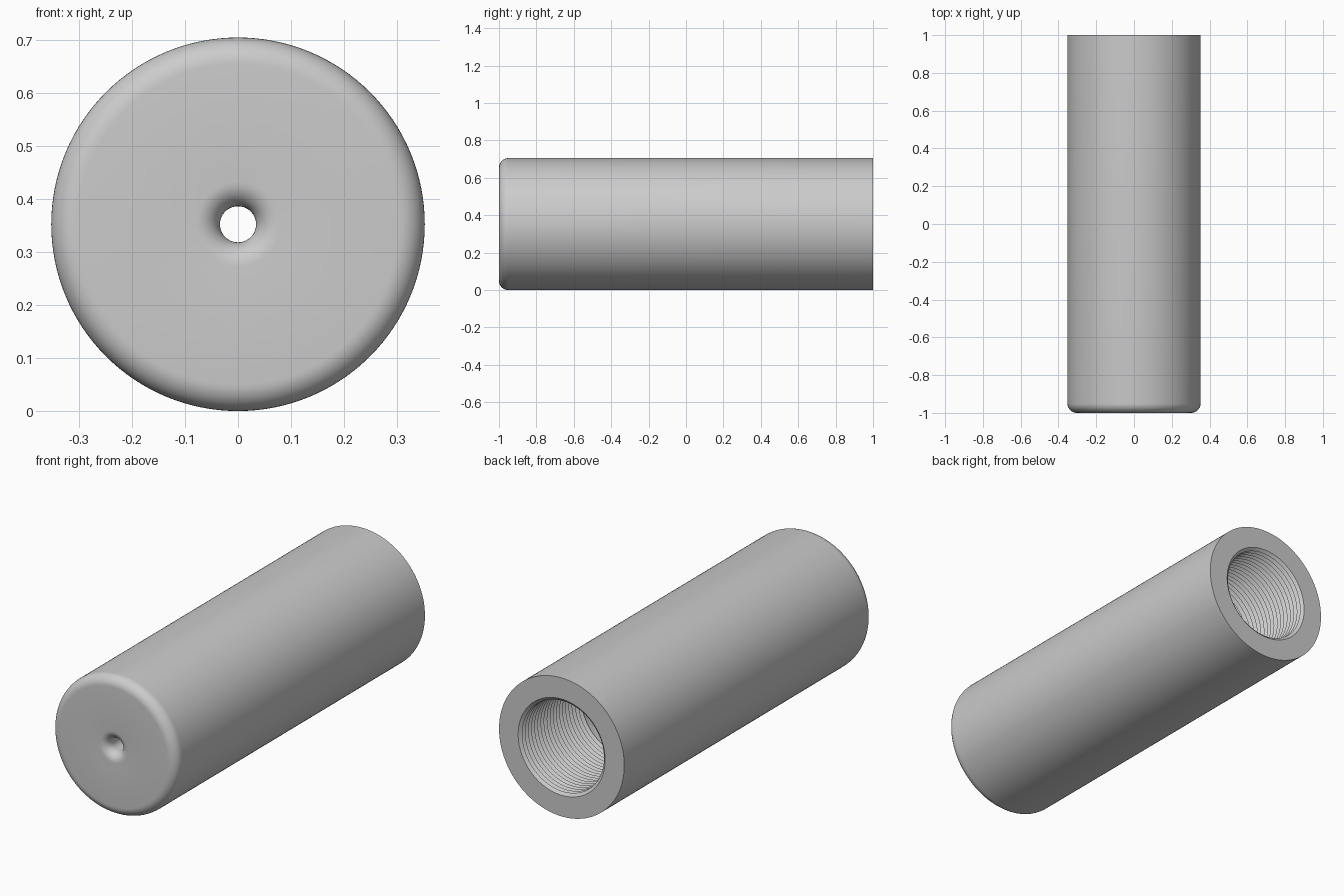
import bpy
import bmesh
from math import sin, cos, pi, radians
from mathutils import Vector, Matrix

cube = bpy.data.objects.get("Cube")
if cube:
    bpy.data.objects.remove(cube, do_unlink=True)

SEGMENTS = 128
RADIUS = 0.3525
FRONT, BACK = -1.0, 1.0
EDGE = 0.05           # rounding of the front rim
HOLE = 0.034          # small front hole
FLARE = 0.046         # rounding of the hole mouth
ROOT, CREST = 0.245, 0.23
PITCH, TURNS = 0.025, 20

# One flat grey
metal = bpy.data.materials.new("grey metal")
metal.use_nodes = True
grey = (0.6, 0.6, 0.6, 1)
metal.diffuse_color = grey
metal.node_tree.nodes["Principled BSDF"].inputs["Base Color"].default_value = grey


def arc(r, y, size, start, end, steps=10):
    """Points (radius, y) along a circular arc."""
    angles = [start + (end - start) * i / steps for i in range(steps + 1)]
    return [(r + size * cos(a), y + size * sin(a)) for a in angles]


# Outer wall, rounded front rim and flared hole
profile = [(ROOT, BACK), (RADIUS, BACK)]
profile += arc(RADIUS - EDGE, FRONT + EDGE, EDGE, 0, -pi / 2)
profile += arc(HOLE + FLARE, FRONT + FLARE, FLARE, -pi / 2, -pi)

# Inner face of the front wall and smooth chamber
inner_face = FRONT + 0.12
profile += [(HOLE, inner_face), (ROOT, inner_face)]

# Threaded bore, from its deep end back to the opening
for i in range(TURNS, 0, -1):
    y = BACK - i * PITCH
    profile += [(ROOT, y), (CREST, y + PITCH / 2)]

# Revolve the closed profile about the long axis
bm = bmesh.new()
verts = [bm.verts.new((r, y, 0)) for r, y in profile]
edges = [bm.edges.new((a, b)) for a, b in zip(verts, verts[1:] + verts[:1])]
bmesh.ops.spin(bm, geom=verts + edges, cent=(0, 0, 0), axis=(0, 1, 0),
               angle=2 * pi, steps=SEGMENTS, use_merge=True)
bmesh.ops.remove_doubles(bm, verts=bm.verts, dist=0.00005)
bmesh.ops.recalc_face_normals(bm, faces=bm.faces)
bmesh.ops.transform(bm, matrix=Matrix.Translation(Vector((0, 0, RADIUS))), verts=bm.verts)

mesh = bpy.data.meshes.new("threaded_tube")
bm.to_mesh(mesh)
bm.free()
mesh.materials.append(metal)
tube = bpy.data.objects.new("threaded_tube", mesh)
bpy.context.collection.objects.link(tube)

# Smooth shading with sharp rims and thread edges
bpy.ops.object.select_all(action='DESELECT')
tube.select_set(True)
bpy.context.view_layer.objects.active = tube
bpy.ops.object.shade_smooth_by_angle(angle=radians(30))
